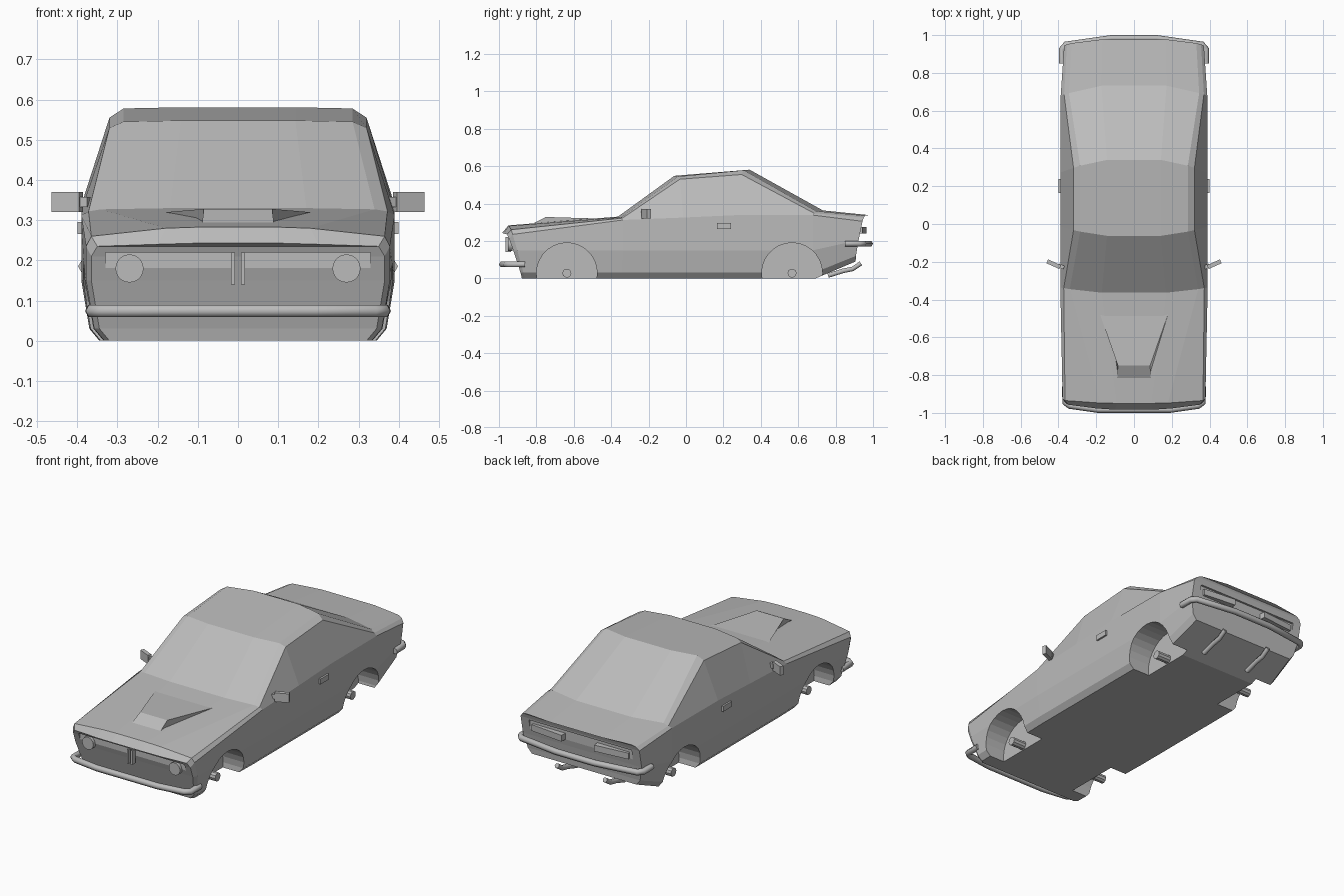
import bpy, bmesh, math
from mathutils import Vector

cube = bpy.data.objects.get("Cube")
if cube:
    bpy.data.objects.remove(cube, do_unlink=True)

grey = bpy.data.materials.new("body_grey")
grey.use_nodes = True
grey.diffuse_color = (0.5, 0.5, 0.5, 1)
grey.node_tree.nodes["Principled BSDF"].inputs["Base Color"].default_value = (0.5, 0.5, 0.5, 1)


def finish(name, bm):
    bmesh.ops.recalc_face_normals(bm, faces=bm.faces)
    mesh = bpy.data.meshes.new(name)
    bm.to_mesh(mesh)
    bm.free()
    mesh.materials.append(grey)
    obj = bpy.data.objects.new(name, mesh)
    bpy.context.collection.objects.link(obj)
    return obj


def box(name, center, size, turn=0):
    bm = bmesh.new()
    bmesh.ops.create_cube(bm, size=1)
    bmesh.ops.scale(bm, vec=size, verts=bm.verts)
    obj = finish(name, bm)
    obj.location = center
    obj.rotation_euler.z = turn
    return obj


def rod(name, center, radius, length, axis, sides):
    bm = bmesh.new()
    bmesh.ops.create_cone(bm, cap_ends=True, segments=sides, radius1=radius,
                          radius2=radius, depth=length)
    obj = finish(name, bm)
    obj.location = center
    obj.rotation_euler = (0, math.pi / 2, 0) if axis == "x" else (math.pi / 2, 0, 0)
    return obj


def tube(name, points, radius):
    curve = bpy.data.curves.new(name, "CURVE")
    curve.dimensions = "3D"
    curve.bevel_depth = radius
    curve.bevel_resolution = 1
    curve.use_fill_caps = True
    line = curve.splines.new("POLY")
    line.points.add(len(points) - 1)
    for p, co in zip(line.points, points):
        p.co = (*co, 1)
    curve.materials.append(grey)
    obj = bpy.data.objects.new(name, curve)
    bpy.context.collection.objects.link(obj)
    return obj


def cut(target, cutter):
    mod = target.modifiers.new("cut", "BOOLEAN")
    mod.operation = "DIFFERENCE"
    mod.solver = "EXACT"
    mod.object = cutter
    bpy.context.view_layer.objects.active = target
    bpy.ops.object.modifier_apply(modifier=mod.name)
    bpy.data.objects.remove(cutter, do_unlink=True)


# Body stations: y, bow, rake, floor z, half width, belt z, rail x, rail z, top x, top z
stations = [
    (-.985, .03, .085, 0, .365, .21, .35, .235, .2, .24),
    (-.95, .01, .08, 0, .378, .235, .365, .26, .18, .28),
    (-.37, .03, 0, 0, .39, .312, .372, .322, .34, .327),
    (-.07, .05, 0, 0, .39, .325, .32, .53, .285, .545),
    (.35, -.07, 0, 0, .39, .338, .32, .555, .285, .578),
    (.745, -.06, 0, 0, .388, .338, .37, .348, .345, .36),
    (.985, -.035, -.07, .09, .37, .305, .355, .325, .33, .335),
]


def ring(y, bow, rake, floor, w, belt, rail_x, rail_z, top_x, top_z):
    half = [(w - .045, floor), (w - .02, floor + .03), (w, .15 + .6 * floor), (w, belt),
            (rail_x, rail_z), (top_x, top_z), (top_x / 2, top_z + .003)]
    pts = half + [(-x, z) for x, z in reversed(half)]
    return [(x, y + bow * (x / .37) ** 2 + rake * max(0, 1 - z / top_z), z) for x, z in pts]


bm = bmesh.new()
rings = [[bm.verts.new(p) for p in ring(*s)] for s in stations]
n = len(rings[0])
for a, b in zip(rings, rings[1:]):
    for i in range(n):
        j = (i + 1) % n
        bm.faces.new((a[i], a[j], b[j], b[i]))
# End caps in mirrored strips, so the bowed nose and tail stay symmetric
for r in (rings[0], rings[-1]):
    for i in range(n // 2 - 1):
        bm.faces.new((r[i], r[i + 1], r[n - 2 - i], r[n - 1 - i]))
body = finish("car_body", bm)

# Wheel wells, grille recesses and tail panel recess
front_axle, rear_axle = -.637, .567
for y in (front_axle, rear_axle):
    for s in (1, -1):
        cut(body, rod("well_cutter", (s * .36, y, .028), .162, .24, "x", 28))
for s in (1, -1):
    cut(body, box("grille_cutter", (s * .169, -1.035, .18), (.322, .2, .08)))
cut(body, box("tail_cutter", (0, 1.03, .257), (.64, .2, .075)))

# Hood scoop wedge
bm = bmesh.new()
scoop = []
for s in (1, -1):
    scoop.append([bm.verts.new((s * x, y, z)) for x, y, z in
                  ((.09, -.83, .286), (.085, -.75, .328), (.19, -.45, .319), (.15, -.45, .25),
                   (.09, -.83, .25))])
for i in range(5):
    j = (i + 1) % 5
    bm.faces.new((scoop[0][i], scoop[0][j], scoop[1][j], scoop[1][i]))
for side in scoop:
    bm.faces.new(side)
finish("hood_scoop", bm)

# Parts found on both sides
for s, side in ((1, "left"), (-1, "right")):
    for y, end in ((front_axle, "front"), (rear_axle, "rear")):
        rod(f"{side}_{end}_hub", (s * .27, y, .028), .024, .1, "x", 10)
    rod(f"{side}_headlight", (s * .27, -.94, .18), .035, .024, "y", 20)
    box(f"{side}_grille_bar", (s * .012, -.95, .18), (.01, .03, .08))
    box(f"{side}_tail_light", (s * .2, .937, .257), (.2, .034, .035), -s * .1)
    box(f"{side}_mirror", (s * .425, -.213, .345), (.075, .022, .05), s * .42)
    box(f"{side}_mirror_stem", (s * .385, -.225, .345), (.03, .02, .025), s * .42)
    box(f"{side}_door_handle", (s * .39, .202, .28), (.02, .075, .03))
    tube(f"{side}_exhaust", [(s * .15, .76, .015), (s * .15, .84, .04),
                             (s * .15, .89, .05), (s * .15, .935, .08)], .014)


# Bumpers wrap round the corners
def bumper(name, half, z, radius):
    path = half + [(-x, y) for x, y in reversed(half)]
    tube(name, [(x, y, z) for x, y in path], radius)


bumper("front_bumper", [(.364, -.86), (.364, -.945), (.34, -.962), (.19, -.983)], .074, .017)
bumper("rear_bumper", [(.381, .85), (.381, .925), (.36, .95), (.12, .983)], .185, .017)
